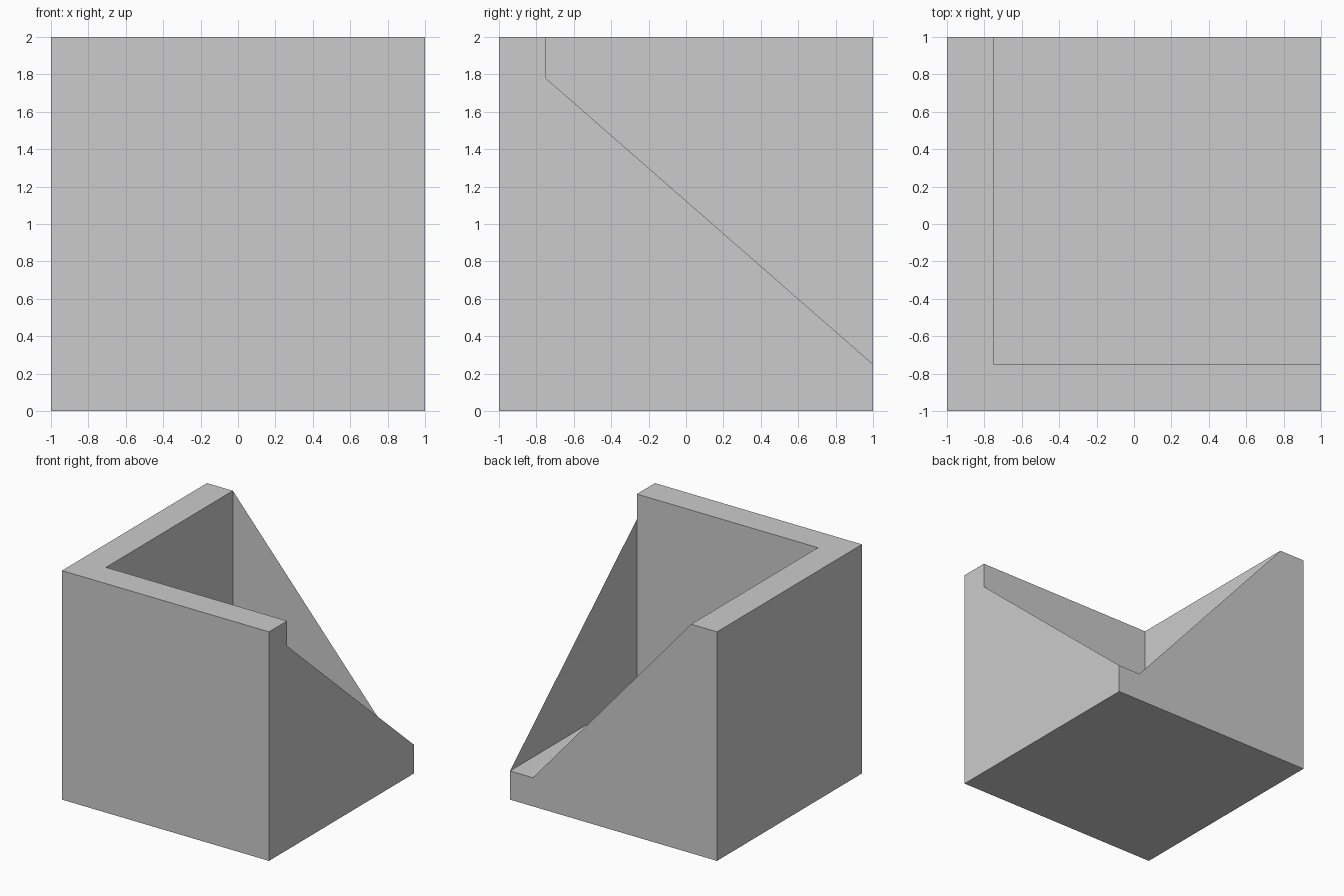
import bpy
import bmesh

default_cube = bpy.data.objects.get("Cube")
if default_cube:
    bpy.data.objects.remove(default_cube, do_unlink=True)

# Key sizes: outer limits, inside of the thick walls, heights
lo, hi = -1.0, 1.0
inner = -0.75
base, floor, top = 0.0, 0.25, 2.0
side_start = 1.78   # height where the right panel's slope begins
back_end = 0.78     # x where the back panel's slope meets the floor

bm = bmesh.new()


def add_face(points):
    bm.faces.new([bm.verts.new(p) for p in points])


def level(outline, z):
    add_face([(x, y, z) for x, y in outline])


def wall(start, end, z0, z1):
    add_face([(*start, z0), (*end, z0), (*end, z1), (*start, z1)])


# Underside, recessed floor and L-shaped rim
level([(lo, lo), (lo, hi), (hi, hi), (hi, lo)], base)
level([(inner, inner), (hi, inner), (hi, hi), (inner, hi)], floor)
level([(lo, lo), (hi, lo), (hi, inner), (inner, inner), (inner, hi), (lo, hi)], top)

# Two thick walls, outside and inside
wall((lo, lo), (hi, lo), base, top)
wall((lo, hi), (lo, lo), base, top)
wall((hi, inner), (inner, inner), floor, top)
wall((inner, inner), (inner, hi), floor, top)

# Thin sloping side panel
side = [(lo, base), (hi, base), (hi, floor), (inner, side_start), (inner, top), (lo, top)]
add_face([(hi, y, z) for y, z in side])

# Thin sloping back panel
back = [(hi, base), (lo, base), (lo, top), (inner, top), (back_end, floor), (hi, floor)]
add_face([(x, hi, z) for x, z in back])

bmesh.ops.remove_doubles(bm, verts=bm.verts, dist=0.0001)
mesh = bpy.data.meshes.new("corner_block")
bm.to_mesh(mesh)
bm.free()
block = bpy.data.objects.new("corner_block", mesh)
bpy.context.collection.objects.link(block)
